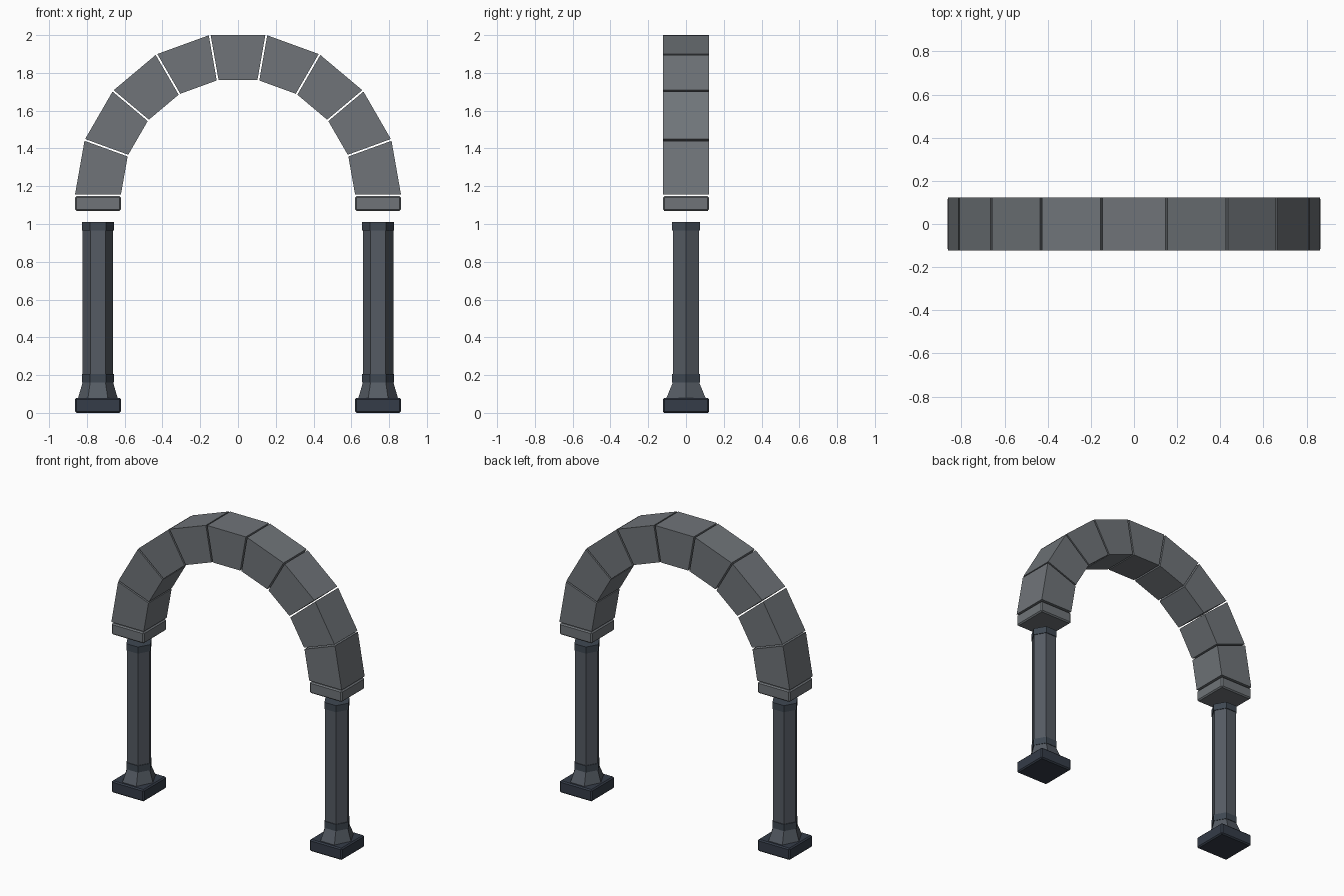
import bpy, bmesh
from math import cos, sin, radians

if "Cube" in bpy.data.objects:
    bpy.data.objects.remove(bpy.data.objects["Cube"])

CX, CZ = 0.742, 1.15          # column offset, arch springing height
R_IN, R_OUT, DEPTH = 0.62, 0.863, 0.123
GAP = 0.005                   # half the joint between arch stones


def material(name, rgb):
    m = bpy.data.materials.new(name)
    m.diffuse_color = (*rgb, 1)
    m.use_nodes = True
    m.node_tree.nodes["Principled BSDF"].inputs["Base Color"].default_value = m.diffuse_color
    return m


STONE = material("arch_stone", (0.16, 0.175, 0.19))
SHAFT = material("shaft_stone", (0.09, 0.105, 0.125))
COLLAR = material("collar_stone", (0.05, 0.065, 0.085))
PLINTH = material("plinth_stone", (0.035, 0.045, 0.065))


def loft(name, rings, mat):
    """Closed solid through a stack of matching rings of points."""
    bm = bmesh.new()
    loops = [[bm.verts.new(p) for p in ring] for ring in rings]
    n = len(loops[0])
    for a, b in zip(loops, loops[1:]):
        for i in range(n):
            j = (i + 1) % n
            bm.faces.new((a[i], a[j], b[j], b[i]))
    bm.faces.new(loops[0][::-1])
    bm.faces.new(loops[-1])
    bmesh.ops.recalc_face_normals(bm, faces=bm.faces)
    me = bpy.data.meshes.new(name)
    bm.to_mesh(me)
    bm.free()
    me.materials.append(mat)
    ob = bpy.data.objects.new(name, me)
    bpy.context.collection.objects.link(ob)
    return ob


def hexagon(cx, rx, z, ry=None):
    ry = rx * sin(radians(60)) if ry is None else ry
    return [(cx + rx * cos(radians(60 * i)),
             ry * sin(radians(60 * i)) / sin(radians(60)), z) for i in range(6)]


def hex_part(name, cx, levels, mat):
    return loft(name, [hexagon(cx, *lv) for lv in levels], mat)


def slab(name, cx, z0, z1, mat):
    h = (R_OUT - R_IN) / 2
    square = [(-1, -1), (1, -1), (1, 1), (-1, 1)]
    ob = loft(name, [[(cx + x * h, y * DEPTH, z) for x, y in square]
                     for z in (z0, z1)], mat)
    bev = ob.modifiers.new("chamfer", "BEVEL")
    bev.width, bev.segments = 0.008, 1
    return ob


# Columns: plinth, flared foot, collars, hexagonal shaft, impost block
for side, s in (("left", -1), ("right", 1)):
    x = s * CX
    slab(f"{side}_plinth", x, 0.0, 0.08, PLINTH)
    hex_part(f"{side}_foot", x, [(0.105, 0.078, 0.104), (0.081, 0.16)], SHAFT)
    hex_part(f"{side}_lower_collar", x, [(0.085, 0.16), (0.085, 0.205)], COLLAR)
    hex_part(f"{side}_shaft", x, [(0.080, 0.205), (0.080, 0.965)], SHAFT)
    hex_part(f"{side}_upper_collar", x, [(0.085, 0.965), (0.085, 1.01)], COLLAR)
    slab(f"{side}_impost", x, 1.07, 1.147, STONE)

# Arch: nine wedge stones of 20 degrees with thin open joints
for k in range(9):
    profile = []
    for r, deg, off in ((R_IN, 20 * k, GAP), (R_OUT, 20 * k, GAP),
                        (R_OUT, 20 * k + 20, -GAP), (R_IN, 20 * k + 20, -GAP)):
        a = radians(deg)
        profile.append((r * cos(a) - off * sin(a), CZ + r * sin(a) + off * cos(a)))
    loft(f"arch_stone_{k + 1}",
         [[(px, y, pz) for px, pz in profile] for y in (-DEPTH, DEPTH)], STONE)
